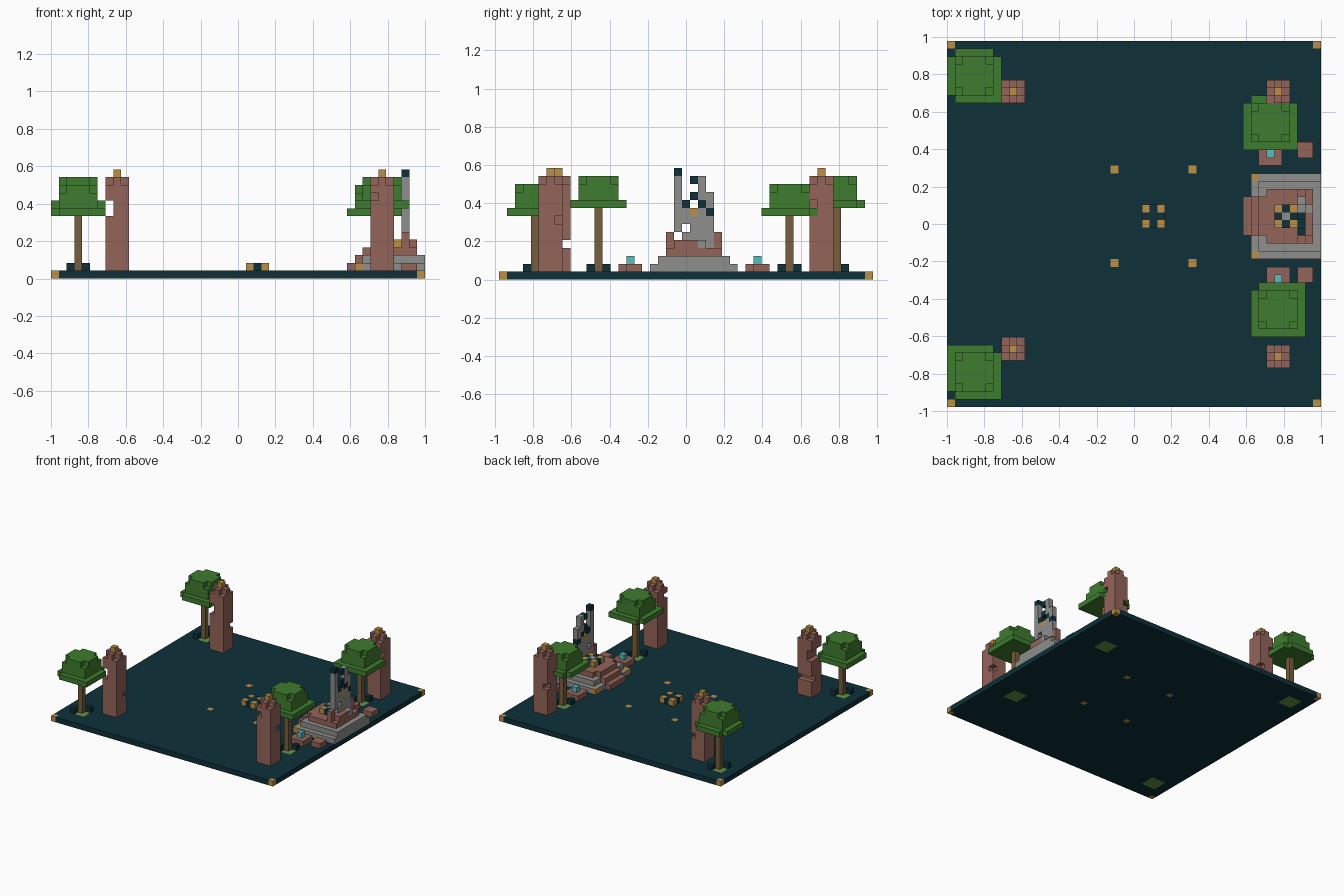
import bpy, bmesh
from itertools import product
from mathutils import Vector

cube = bpy.data.objects.get("Cube")
if cube:
    bpy.data.objects.remove(cube)

U = 1 / 24                                  # block size
ORIGIN = Vector((-1, -47 / 48, 0))
DIRS = [Vector(d) for d in ((1, 0, 0), (-1, 0, 0), (0, 1, 0),
                            (0, -1, 0), (0, 0, 1), (0, 0, -1))]


def material(name, rgb):
    lin = [((c / 255 + 0.055) / 1.055) ** 2.4 for c in rgb]
    mat = bpy.data.materials.new(name)
    mat.use_nodes = True
    mat.diffuse_color = (*lin, 1)
    mat.node_tree.nodes["Principled BSDF"].inputs["Base Color"].default_value = (*lin, 1)
    return mat


MATS = {n: material(n, c) for n, c in {
    "dark_teal": (14, 48, 57), "brick": (148, 100, 90), "stone": (142, 142, 140),
    "gold": (186, 142, 70), "leaf": (62, 124, 46), "bark": (118, 94, 62),
    "crystal": (88, 188, 194), "grass": (98, 148, 66)}.items()}


def box(x, y, z, w=1, d=1, h=1):
    """Set of block cells with its low corner at x, y, z."""
    return set(product(range(x, x + w), range(y, y + d), range(z, z + h)))


def build(name, *layers):
    """Make one object from (colour, cells) layers; later layers repaint earlier ones."""
    cells = {}
    for colour, group in layers:
        cells.update(dict.fromkeys(group, colour))
    slots = sorted(set(cells.values()))
    bm = bmesh.new()
    for cell, colour in cells.items():
        centre = Vector(cell) + Vector((0.5, 0.5, 0.5))
        for d in DIRS:
            if tuple(int(v) for v in Vector(cell) + d) in cells:
                continue
            a = Vector((d.y, d.z, d.x)) / 2
            b = d.cross(a)
            face = bm.faces.new([bm.verts.new(ORIGIN + U * (centre + d / 2 + p))
                                 for p in (a + b, b - a, -a - b, a - b)])
            face.material_index = slots.index(colour)
    bmesh.ops.remove_doubles(bm, verts=bm.verts, dist=U / 100)
    bmesh.ops.recalc_face_normals(bm, faces=bm.faces)
    bmesh.ops.dissolve_limit(bm, angle_limit=0.01, verts=bm.verts, edges=bm.edges,
                             delimit={'MATERIAL'})
    mesh = bpy.data.meshes.new(name)
    bm.to_mesh(mesh)
    bm.free()
    for s in slots:
        mesh.materials.append(MATS[s])
    obj = bpy.data.objects.new(name, mesh)
    bpy.context.collection.objects.link(obj)


def corners(x, y, z, r):
    return {(x + sx * r, y + sy * r, z) for sx in (-1, 1) for sy in (-1, 1)}


def emblem(x, y, z):
    """Plus sign with four gold corners."""
    return ("dark_teal", box(x - 1, y - 1, z, 3, 3)), ("gold", corners(x, y, z, 1))


# Trees: trunk centre, height of the canopy brim, brim corners left out
TREES = {
    "back_right": (3, 42, 9, [(-1, 1), (1, 1), (-1, -1)]),
    "front_right": (3, 4, 8, [(1, 1), (-1, -1)]),
    "back_left": (41, 36, 8, [(-1, 1), (1, 1)]),
    "front_left": (42, 12, 9, [(-1, 1)])}

# Ground slab with grass patches, corner blocks and inlaid markers
grass = set().union(*(box(x - 1, y - 1, 0, 3, 3) for x, y, *_ in TREES.values()))
inlay = {(x, y, 0) for x in (0, 47) for y in (0, 46)}
inlay |= {(x, y, 0) for x in (21, 31) for y in (18, 30)}
build("ground", ("dark_teal", box(0, 0, 0, 48, 47)), ("grass", grass), ("gold", inlay))
build("centre_emblem", *emblem(26, 24, 1))

for side, (x, y, brim, missing) in TREES.items():
    build(side + "_trunk", ("bark", box(x, y, 1, 1, 1, brim - 1)))
    build(side + "_roots", ("dark_teal", {(x - 1, y - 1, 1), (x + 1, y + 1, 1)}))
    canopy = box(x - 3, y - 3, brim, 7, 7) | box(x - 2, y - 2, brim + 1, 5, 5, 3)
    canopy -= {(x + 3 * sx, y + 3 * sy, brim) for sx, sy in missing}
    canopy -= corners(x, y, brim + 3, 2)
    build(side + "_canopy", ("leaf", canopy))

# Pillars: low corner and the chipped-away blocks
PILLARS = {
    "back_right": (7, 39, box(7, 39, 8, 1, 3, 2) | box(9, 41, 5)),
    "front_right": (7, 6, box(7, 6, 8, 1, 3, 2) | box(7, 8, 4, 3, 1)),
    "back_left": (41, 39, box(41, 41, 6) | box(43, 39, 9)),
    "front_left": (41, 5, box(41, 5, 10) | box(43, 7, 7))}
for side, (x, y, chips) in PILLARS.items():
    shaft = box(x, y, 1, 3, 3, 12) - chips - corners(x + 1, y + 1, 12, 1)
    build(side + "_pillar", ("brick", shaft), ("gold", box(x + 1, y + 1, 13)))

# Stepped shrine platform with stairs on its inner side
stairs = box(38, 22, 1, 3, 5) | box(39, 22, 2, 2, 5) | box(40, 22, 3, 1, 5)
build("shrine_platform",
      ("stone", box(39, 19, 1, 9, 11) | box(40, 20, 2, 8, 9)),
      ("brick", stairs | box(41, 21, 3, 6, 7)),
      ("gold", {(39, 19, 1), (39, 29, 1)}))
build("shrine_emblem", *emblem(43, 24, 4), ("stone", box(43, 24, 4)))
build("shrine_side_blocks", ("brick", box(45, 21, 4, 1, 1, 2) | box(45, 27, 4, 1, 1, 2)
                             | box(46, 22, 4, 1, 3)), ("stone", box(46, 25, 4)))

# Ruined shrine wall, drawn from the top row down: s stone, d dark, g gold
ROWS = ["d....", "s.ds.", "s..s.", "s.dss", "sd.ds", "ssgsd",
        "sssss", "s.sss", ".ssss", "sssss"]
wall = {"s": set(), "d": set(), "g": set()}
for k, row in enumerate(ROWS):
    for j, mark in enumerate(row):
        if mark in wall:
            wall[mark].add((45, 22 + j, 13 - k))
build("shrine_wall", ("stone", wall["s"]), ("dark_teal", wall["d"]), ("gold", wall["g"]))

# Crystal pedestals and loose brick blocks beside the shrine
for side, x, y, gx, gy, bx, by in (("back", 40, 31, 41, 32, 45, 32),
                                   ("front", 41, 15, 42, 16, 45, 16)):
    build(side + "_pedestal", ("brick", box(x, y, 1, 3, 3)), ("crystal", box(gx, gy, 2)))
    build(side + "_loose_block", ("brick", box(bx, by, 1, 2, 2)))
